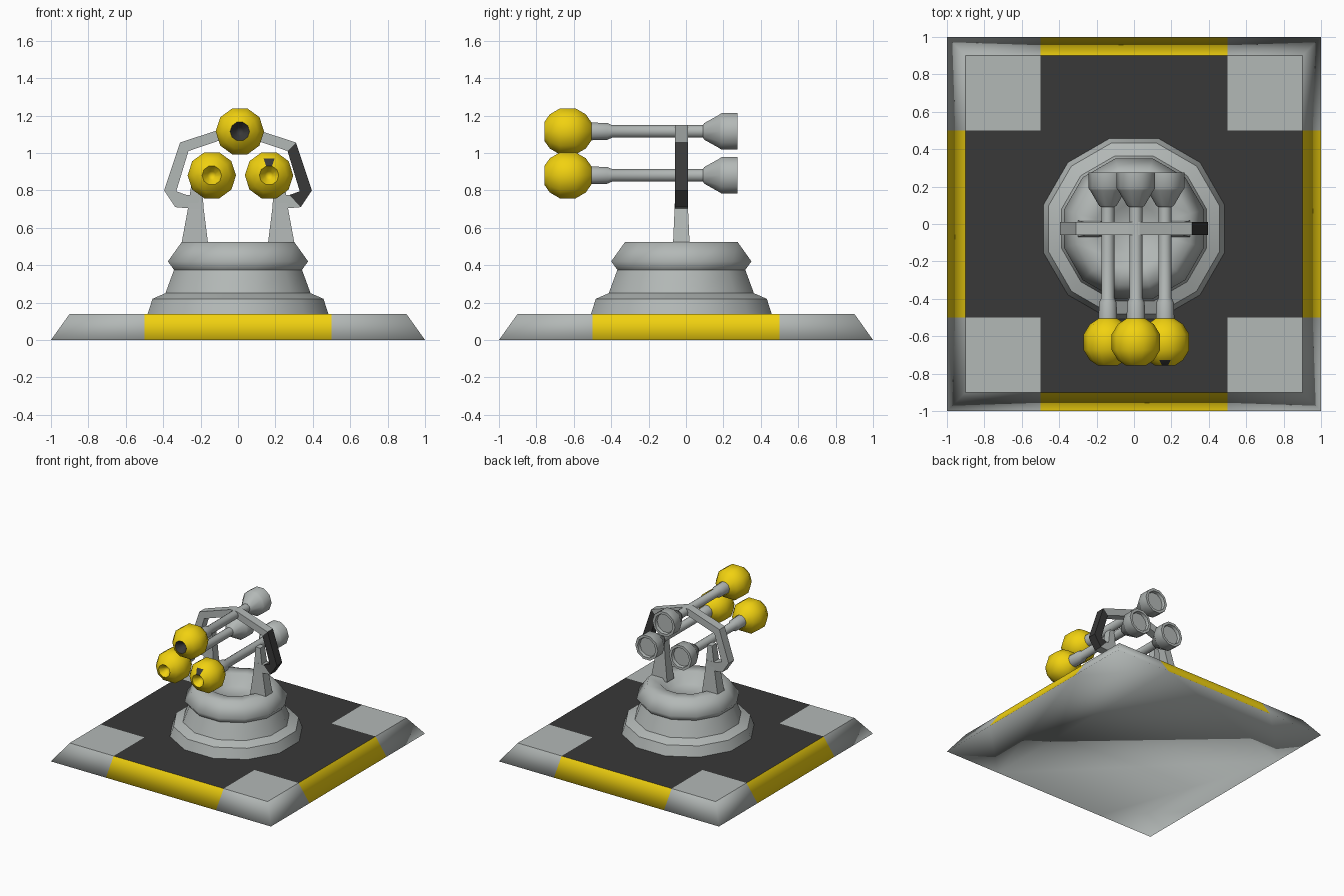
import bpy, bmesh
from math import sin, cos, pi, radians

if "Cube" in bpy.data.objects:
    bpy.data.objects.remove(bpy.data.objects["Cube"])

def material(name, rgb):
    m = bpy.data.materials.new(name)
    m.diffuse_color = (*rgb, 1)
    m.use_nodes = True
    m.node_tree.nodes["Principled BSDF"].inputs["Base Color"].default_value = m.diffuse_color
    return m

GREY = material("grey", (0.45, 0.48, 0.47))
YELLOW = material("yellow", (0.88, 0.64, 0.005))
DARK = material("dark", (0.04, 0.04, 0.04))
CY = -0.025  # the turret sits slightly forward of the plate centre

def finish(bm, name, smooth=None):
    bmesh.ops.recalc_face_normals(bm, faces=bm.faces)
    me = bpy.data.meshes.new(name)
    bm.to_mesh(me)
    bm.free()
    for m in (GREY, YELLOW, DARK):
        me.materials.append(m)
    ob = bpy.data.objects.new(name, me)
    bpy.context.collection.objects.link(ob)
    if smooth:
        bpy.ops.object.select_all(action='DESELECT')
        ob.select_set(True)
        bpy.context.view_layer.objects.active = ob
        bpy.ops.object.shade_smooth_by_angle(angle=radians(smooth))
    return ob

def lathe(name, profile, n, place, phase=0, smooth=40, mat=lambda ring, side: 0):
    """Revolve (radius, height) points; place maps (u, v, height) to xyz."""
    bm = bmesh.new()
    rings = []
    for r, h in profile:
        if r == 0:
            rings.append([bm.verts.new(place(0, 0, h))] * n)
        else:
            rings.append([bm.verts.new(place(r * cos(phase + 2 * pi * i / n),
                                             r * sin(phase + 2 * pi * i / n), h)) for i in range(n)])
    for k, (a, b) in enumerate(zip(rings, rings[1:])):
        for i in range(n):
            j = (i + 1) % n
            f = bm.faces.new(list(dict.fromkeys((a[i], a[j], b[j], b[i]))))
            f.material_index = mat(k, i)
    return finish(bm, name, smooth)

# Base plate: sloped rim with yellow centre strips, dark cross on top
bm = bmesh.new()
s = (-0.9, -0.5, 0.5, 0.9)
top = [[bm.verts.new((x, y, 0.14)) for y in s] for x in s]
for i in range(3):
    for j in range(3):
        f = bm.faces.new((top[i][j], top[i + 1][j], top[i + 1][j + 1], top[i][j + 1]))
        f.material_index = 0 if i != 1 and j != 1 else 2
border = [top[i][0] for i in range(3)] + [top[3][j] for j in range(3)] \
    + [top[i][3] for i in (3, 2, 1)] + [top[0][j] for j in (3, 2, 1)]
widen = lambda v: v / 0.9 if abs(v) > 0.8 else v
foot = [bm.verts.new((widen(v.co.x), widen(v.co.y), 0)) for v in border]
for i in range(12):
    j = (i + 1) % 12
    f = bm.faces.new((border[i], foot[i], foot[j], border[j]))
    f.material_index = 1 if i % 3 == 1 else 0
    f.smooth = True
# Underside, shaded softly together with the rim
bm.faces.new(foot).smooth = True
finish(bm, "base_plate")

# Pedestal: stepped twelve-sided body, rounded collar with a bowl in the top
k = 1 / cos(pi / 12)
flat = lambda u, v, h: (u, CY + v, h)
body = [(.483, .14), (.457, .22), (.40, .245), (.388, .25), (.342, .375)]
collar = [(.342, .375), (.375, .42), (.30, .525), (.20, .525), (.13, .45), (0, .45)]
lathe("pedestal", [(r * k, h) for r, h in body], 12, flat, pi / 12, 35)
lathe("pedestal_collar", [(r * k, h) for r, h in collar], 12, flat, pi / 12, 75)

# Tapered posts
for side, label in ((-1, "left"), (1, "right")):
    bm = bmesh.new()
    loops = []
    for z, x0, x1, d in ((.50, .158, .305, .045), (.70, .183, .268, .036), (.90, .199, .24, .03)):
        loops.append([bm.verts.new((side * x, CY + y, z))
                      for x, y in ((x0, -d), (x1, -d), (x1, d), (x0, d))])
    for a, b in zip(loops, loops[1:]):
        for i in range(4):
            bm.faces.new((a[i], a[(i + 1) % 4], b[(i + 1) % 4], b[i]))
    bm.faces.new(loops[0])
    bm.faces.new(loops[-1])
    finish(bm, label + "_post")

# Arch bracket: outer/inner outline pairs, mirrored; right strut dark
half = [(.22, .70, .20, .775), (.335, .71, .275, .775), (.395, .80, .33, .795),
        (.31, 1.055, .265, 1.01), (.03, 1.148, .03, 1.09)]
pairs = half + [(-a, b, -c, d) for a, b, c, d in reversed(half)]
bm = bmesh.new()
sections = [[bm.verts.new(p) for p in ((a, CY - .035, b), (a, CY + .035, b), (c, CY + .035, d), (c, CY - .035, d))]
            for a, b, c, d in pairs]
for n, (a, b) in enumerate(zip(sections, sections[1:])):
    for i in range(4):
        f = bm.faces.new((a[i], a[(i + 1) % 4], b[(i + 1) % 4], b[i]))
        f.material_index = 2 if n in (1, 2) else 0
bm.faces.new(sections[0])
bm.faces.new(sections[-1])
finish(bm, "arch_bracket")

# Three barrels, each with a ball muzzle in front and an open cup behind
BALL_Y, R = -0.632, 0.136
ball = [(0, -.70), (.022, -.715)] + [(R * sin(radians(t)), BALL_Y - R * cos(radians(t)))
                                     for t in (22.5, 45, 72, 108, 135, 157.5)]
rod = [(.05, -.51), (.047, -.42), (.035, -.395), (.035, .09), (.047, .098),
       (.095, .18), (.103, .19), (.103, .275), (.082, .275), (.078, .25), (0, .25)]
for label, x, z in (("top", .01, 1.115), ("left", -.14, .88), ("right", .166, .88)):
    def place(u, v, h):
        return (x + u, h, z + v)

    def ball_mat(ring, side):
        if label == "top" and ring < 2:
            return 2  # dark bore
        if label == "right" and ring == 2 and side == 2:
            return 2  # dark sight mark
        return 1
    lathe(label + "_barrel", rod, 10, place)
    lathe(label + "_muzzle_ball", ball, 10, place, mat=ball_mat)
